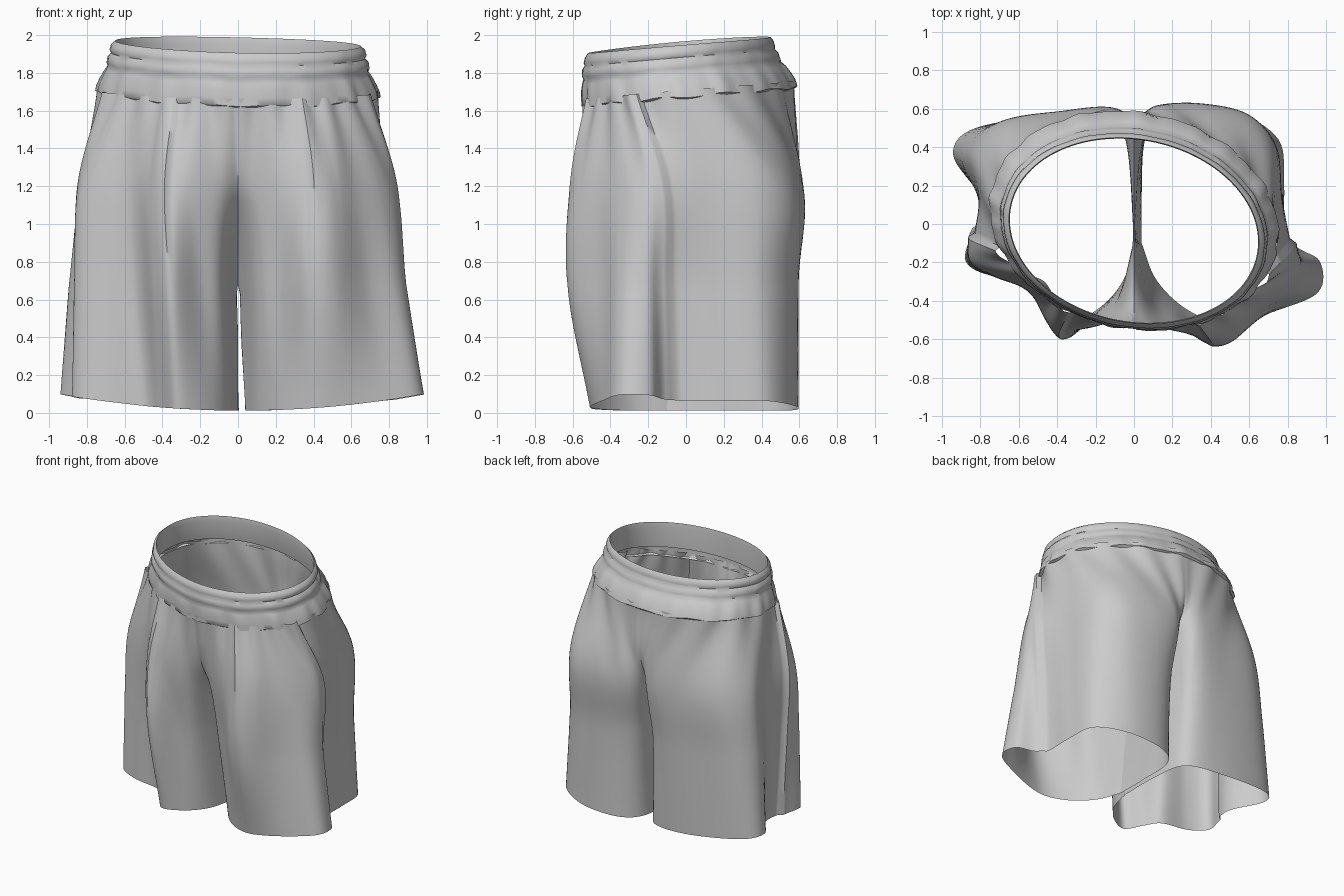
import bpy, bmesh, math
from mathutils import Vector

old = bpy.data.objects.get("Cube")
if old:
    bpy.data.objects.remove(old)

cloth = bpy.data.materials.new("grey cloth")
cloth.use_nodes = True
colour = (0.6, 0.6, 0.6, 1)
cloth.diffuse_color = colour
cloth.node_tree.nodes["Principled BSDF"].inputs["Base Color"].default_value = colour

# Half outlines running front centre -> side -> back centre (x is outward)
HEM_LEFT = [(.02, -.1), (.09, -.28), (.22, -.42), (.38, -.5), (.53, -.5), (.75, -.44),
            (.94, -.35), (.93, -.19), (.77, -.08), (.76, .2), (.73, .44), (.5, .58),
            (.2, .58), (.04, .45), (.02, .15), (.02, -.1)]
HEM_RIGHT = [(.02, -.1), (.07, -.28), (.18, -.42), (.34, -.5), (.43, -.38), (.52, -.28),
             (.75, -.27), (.88, -.19), (.83, -.02), (.82, .14), (.96, .36), (.84, .5),
             (.4, .56), (.08, .5), (.02, .2), (.02, -.1)]
HIP_LEFT = [(0, -.44), (.1, -.5), (.24, -.56), (.37, -.59), (.5, -.57), (.62, -.46),
            (.76, -.34), (.82, -.22), (.81, -.11), (.77, .1), (.74, .37), (.61, .54),
            (.38, .61), (.16, .62), (.05, .58), (0, .52)]
HIP_RIGHT = [(0, -.44), (.1, -.5), (.24, -.54), (.36, -.55), (.46, -.48), (.55, -.35),
             (.7, -.28), (.81, -.2), (.82, -.08), (.8, .12), (.83, .35), (.67, .52),
             (.38, .58), (.16, .61), (.05, .58), (0, .52)]
LAST = len(HIP_LEFT) - 1
SEAM = 8          # outline index of the side seam
PLEAT = 3.1       # outline index of the front pleat
FINE = 8          # columns per outline step
ROWS = 12         # rows per height step
CROTCH = .68
SKEW = -.09       # the waist is turned slightly towards one side


def catmull(pts, t):
    i = min(int(t), len(pts) - 2)
    f = t - i
    b, c = pts[i], pts[i + 1]
    a = pts[i - 1] if i else b * 2 - c
    d = pts[i + 2] if i + 2 < len(pts) else c * 2 - b
    return (b * 2 + (c - a) * f + (a * 2 - b * 5 + c * 4 - d) * f * f
            + (b * 3 - a - c * 3 + d) * f ** 3) / 2


def rim_height(x, y):
    return 1.95 + .085 * y - .015 * x + .02 * x * x


def finish(name, bm, angle):
    me = bpy.data.meshes.new(name)
    bm.to_mesh(me)
    bm.free()
    ob = bpy.data.objects.new(name, me)
    bpy.context.collection.objects.link(ob)
    me.materials.append(cloth)
    bpy.ops.object.select_all(action='DESELECT')
    ob.select_set(True)
    bpy.context.view_layer.objects.active = ob
    bpy.ops.object.shade_smooth_by_angle(angle=math.radians(angle))


def levels(side, hip_line, hem_line):
    """Outlines from under the waistband down to the hem."""
    waist, hip, crotch, cuff = [], [], [], []
    for i, (m, h) in enumerate(zip(hip_line, hem_line)):
        ang = -90 + i * 68 / SEAM if i < SEAM else -22 + (i - SEAM) * 112 / (LAST - SEAM)
        x, y = .735 * math.cos(math.radians(ang)), .555 * math.sin(math.radians(ang))
        if i in (0, LAST):
            x = 0
        y += .015 + SKEW * side * x
        waist.append(Vector((x, y, rim_height(x, y) - .24)))
        hip.append(Vector((*m, 1.2)))
        mid = Vector((*m, CROTCH)).lerp(Vector((*h, CROTCH)), .5)
        if i in (0, LAST):
            mid = Vector((0, -.1, CROTCH))
        elif i in (3, 4):
            mid.y -= .07
        crotch.append(mid)
        cuff.append(Vector((*h, .012 + .085 * (h[0] / .95) ** 2)))
    return waist, hip, crotch, cuff


# Both legs, each lofted from waist to hem and joined along the centre seam
bm = bmesh.new()
for side, hip_line, hem_line in ((1, HIP_LEFT, HEM_LEFT), (-1, HIP_RIGHT, HEM_RIGHT)):
    rings = levels(side, hip_line, hem_line)
    cols = LAST * FINE
    grid = []
    for r in range(3 * ROWS + 1):
        v = r / ROWS
        row = []
        for c in range(cols + 1):
            t = c / FINE
            p = catmull([catmull(ring, t) for ring in rings], v)
            out = Vector((p.x, p.y, 0)).normalized()
            # front panel overlaps the back panel at the side seam
            if SEAM - 2 < t <= SEAM:
                p += out * .03 * (t - SEAM + 2) / 2
            # front pleat fading out down the leg
            if PLEAT <= t < PLEAT + 1 and v < 2:
                p += out * .03 * (PLEAT + 1 - t) * math.sin(math.pi * (v + .3) / 2.3)
            # soft gathers below the waistband
            if v < 1.2 and 0 < c < cols:
                p += out * .01 * math.sin(t * 4.3 + side) * (1 - v / 1.2)
            p.x = max(p.x, 0 if v <= 2 else .008)
            if c in (0, cols) and v <= 2:
                p.x = 0
            # the gap between the legs leans a little sideways
            lean = .02 * max(v - 2, 0)
            row.append(bm.verts.new((side * p.x + lean, p.y, p.z)))
        grid.append(row)
    for upper, lower in zip(grid, grid[1:]):
        for c in range(cols):
            quad = (upper[c], lower[c], lower[c + 1], upper[c + 1])
            bm.faces.new(quad if side > 0 else quad[::-1])
bmesh.ops.remove_doubles(bm, verts=bm.verts, dist=.0005)
finish("shorts_body", bm, 50)

# Elastic waistband: inner lining, rim, three stitched rolls and a gathered frill
# (drop below rim, x radius, y radius, centre y, frill strength)
BAND = [(.2, .67, .49, -.02, 0), (.04, .645, .475, -.035, 0), (0, .65, .48, -.035, 0),
        (.02, .672, .495, -.035, .2), (.05, .68, .503, -.035, .2), (.065, .672, .5, -.033, 0),
        (.085, .69, .515, -.03, .3), (.12, .695, .522, -.025, .3), (.135, .69, .52, -.02, 0),
        (.16, .705, .535, -.01, .5), (.2, .725, .55, .0, .8), (.24, .742, .56, .012, 1),
        (.275, .75, .566, .018, .8), (.285, .73, .55, .018, .4)]
STEPS = 144
bm = bmesh.new()
loops = []
for drop, rx, ry, cy, frill in BAND:
    loop = []
    for k in range(STEPS):
        a = math.tau * k / STEPS
        wave = math.sin(17 * a) + .7 * math.sin(29 * a + 1)
        s = 1 + .009 * frill * wave
        x = rx * s * math.cos(a)
        y = ry * s * math.sin(a) + cy + SKEW * x
        z = rim_height(x, y) - drop - .008 * frill * math.sin(11 * a)
        loop.append(bm.verts.new((x, y, z)))
    loops.append(loop)
for upper, lower in zip(loops, loops[1:]):
    for k in range(STEPS):
        n = (k + 1) % STEPS
        bm.faces.new((upper[k], lower[k], lower[n], upper[n]))
finish("waistband", bm, 60)
